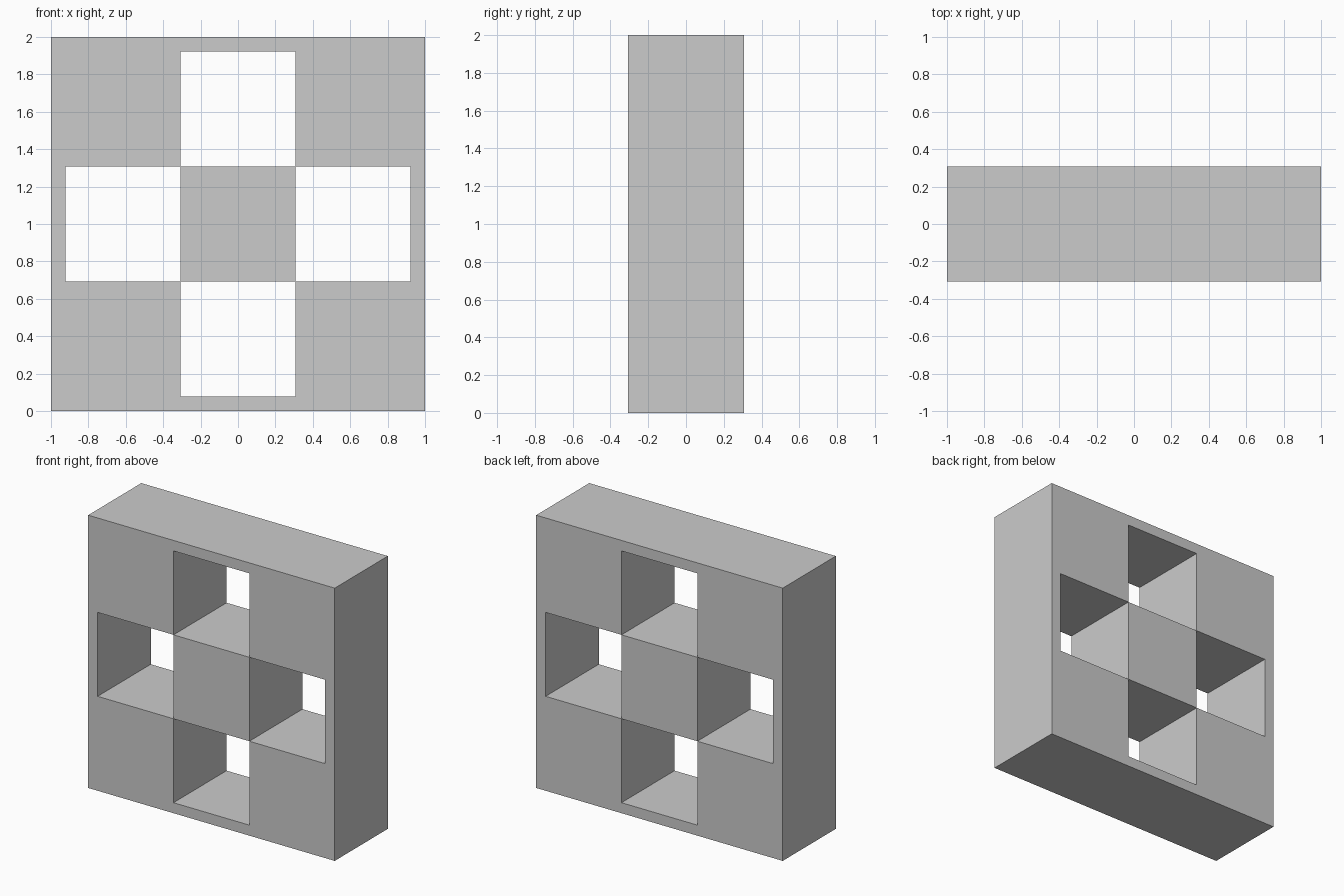
import bpy, bmesh

if "Cube" in bpy.data.objects:
    bpy.data.objects.remove(bpy.data.objects["Cube"])

# Grid lines across the panel: thin frame, two wide bands around a square centre
U = 1 / 13
LINES = [-1, -12 * U, -4 * U, 4 * U, 12 * U, 1]
D = 4 * U                                  # half depth
HOLES = {(2, 1), (2, 3), (1, 2), (3, 2)}   # square openings in a cross layout


def solid(i, k):
    return 0 <= i < 5 and 0 <= k < 5 and (i, k) not in HOLES


bm = bmesh.new()
verts = {}


def vert(i, k, back):
    key = (i, k, back)
    if key not in verts:
        verts[key] = bm.verts.new((LINES[i], D if back else -D, LINES[k] + 1))
    return verts[key]


for i in range(5):
    for k in range(5):
        if not solid(i, k):
            continue
        # front and back faces of each solid cell
        ring = [(i, k), (i + 1, k), (i + 1, k + 1), (i, k + 1)]
        bm.faces.new([vert(*p, 0) for p in ring])
        bm.faces.new([vert(*p, 1) for p in reversed(ring)])
        # walls towards openings and the outside
        for n, (di, dk) in enumerate([(0, -1), (1, 0), (0, 1), (-1, 0)]):
            if not solid(i + di, k + dk):
                a, b = ring[n], ring[(n + 1) % 4]
                bm.faces.new([vert(*a, 0), vert(*a, 1), vert(*b, 1), vert(*b, 0)])

mesh = bpy.data.meshes.new("pierced_block")
bm.to_mesh(mesh)
bm.free()
bpy.context.collection.objects.link(bpy.data.objects.new("pierced_block", mesh))
